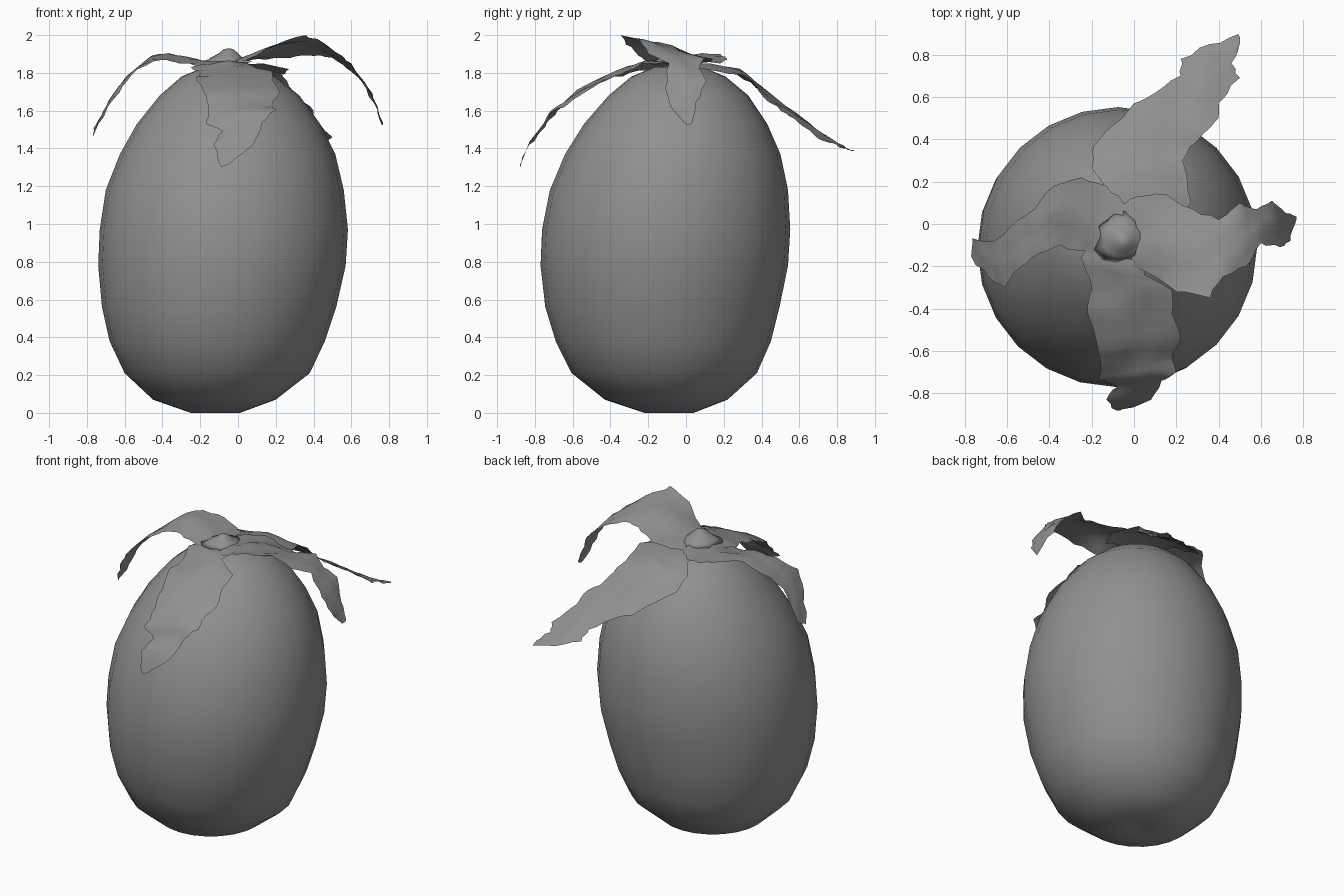
import bpy
import bmesh
import math
import random
from mathutils import Vector

random.seed(4)

default_cube = bpy.data.objects.get("Cube")
if default_cube:
    bpy.data.objects.remove(default_cube, do_unlink=True)

grey = bpy.data.materials.new("plain grey")
grey.use_nodes = True
grey.diffuse_color = (0.28, 0.28, 0.28, 1)
grey.node_tree.nodes["Principled BSDF"].inputs["Base Color"].default_value = grey.diffuse_color


def finish(name, bm):
    """Turn a bmesh into a smooth shaded grey object."""
    mesh = bpy.data.meshes.new(name)
    for face in bm.faces:
        face.smooth = True
    bm.to_mesh(mesh)
    bm.free()
    mesh.materials.append(grey)
    obj = bpy.data.objects.new(name, mesh)
    bpy.context.scene.collection.objects.link(obj)
    return obj


def bridge(bm, rows, closed):
    """Join neighbouring rows of vertices with quads."""
    for low, high in zip(rows, rows[1:]):
        count = len(low)
        for i in range(count if closed else count - 1):
            j = (i + 1) % count
            bm.faces.new((low[i], low[j], high[j], high[i]))


def lathe(name, rings, sides, ragged=0):
    """Stack of circles (z, centre x, centre y, radius) closed at both ends."""
    bm = bmesh.new()
    rows = []
    for n, (z, cx, cy, r) in enumerate(rings):
        row = []
        for i in range(sides):
            a = math.tau * i / sides
            rr = r + (random.uniform(-ragged, ragged) if n == 0 else 0)
            row.append(bm.verts.new((cx + rr * math.cos(a), cy + rr * math.sin(a), z)))
        rows.append(row)
    bridge(bm, rows, True)
    bm.faces.new(reversed(rows[0]))
    bm.faces.new(rows[-1])
    return finish(name, bm)


def leaf(name, stations, crown, across=6, steps=3):
    """Ragged sheet between two edges; each station is one edge point, then the other."""
    bm = bmesh.new()
    rows = []
    last = len(stations) - 1
    for k in range(last * steps + 1):
        n = min(k // steps, last - 1)
        t = k / steps - n
        s = [p + (q - p) * t for p, q in zip(stations[n], stations[n + 1])]
        a, b = Vector(s[:3]), Vector(s[3:])
        width = (b - a).length
        row = []
        for i in range(across + 1):
            u = i / across
            p = a.lerp(b, u)
            bow = math.sin(math.pi * u)
            ripple = math.sin(u * 9 + k * 0.5) * 0.025 * width
            p.z += bow * (crown * width + ripple)
            if i in (0, across) and t > 0:
                p += Vector(random.uniform(-1, 1) for _ in range(3)) * 0.008
            row.append(bm.verts.new(p))
        rows.append(row)
    bridge(bm, rows, False)
    bmesh.ops.recalc_face_normals(bm, faces=bm.faces)
    if sum(f.normal.z for f in bm.faces) < 0:
        bmesh.ops.reverse_faces(bm, faces=bm.faces)
    return finish(name, bm)


# Slightly leaning egg-shaped body
lathe("fruit_body", [
    (0.02, -.12, -.09, .05), (0, -.12, -.09, .13), (.07, -.125, -.105, .325),
    (.21, -.11, -.115, .49), (.38, -.11, -.12, .57), (.56, -.1, -.125, .62),
    (.78, -.085, -.115, .655), (.97, -.075, -.105, .657), (1.18, -.07, -.09, .63),
    (1.37, -.055, -.07, .57), (1.53, -.05, -.055, .485), (1.68, -.045, -.04, .37),
    (1.78, -.05, -.04, .25), (1.83, -.05, -.04, .13), (1.84, -.05, -.04, .04),
], 24)

# Stem stub in the middle of the leaves
lathe("stem_stub", [
    (1.86, -.06, -.06, .12), (1.88, -.06, -.07, .085), (1.905, -.05, -.08, .05),
    (1.925, -.05, -.08, .025), (1.93, -.05, -.08, .006),
], 14, ragged=0.025)

# Four drooping leaves
leaf("right_leaf", [
    (-.05, .1, 1.86, -.05, -.2, 1.85), (-.13, .18, 1.85, -.2, -.14, 1.84),
    (-.25, .22, 1.87, -.28, -.12, 1.85), (-.38, .18, 1.9, -.35, -.1, 1.86),
    (-.47, .07, 1.88, -.45, -.14, 1.86), (-.6, -.03, 1.77, -.53, -.2, 1.82),
    (-.66, -.08, 1.69, -.61, -.3, 1.73), (-.72, -.08, 1.58, -.69, -.25, 1.62),
    (-.76, -.06, 1.5, -.77, -.16, 1.46),
], 0.05)

leaf("left_leaf", [
    (-.08, .08, 1.85, 0, -.2, 1.86), (.02, .13, 1.86, .1, -.25, 1.89),
    (.15, .14, 1.87, .2, -.32, 1.95), (.28, .07, 1.88, .36, -.35, 2),
    (.4, .02, 1.89, .42, -.25, 1.98), (.5, .1, 1.88, .53, -.2, 1.9),
    (.58, .07, 1.82, .6, -.09, 1.85), (.65, .11, 1.76, .69, -.11, 1.72),
    (.72, .05, 1.64, .74, -.08, 1.62), (.77, .03, 1.53, .76, 0, 1.52),
], 0.04)

leaf("front_leaf", [
    (-.17, 0, 1.84, .06, 0, 1.85), (-.25, -.16, 1.83, .05, -.24, 1.85),
    (-.2, -.3, 1.8, .18, -.31, 1.81), (-.22, -.42, 1.76, .18, -.42, 1.76),
    (-.17, -.6, 1.68, .22, -.53, 1.7), (-.16, -.68, 1.6, .18, -.63, 1.63),
    (-.17, -.74, 1.53, .2, -.7, 1.6), (-.08, -.77, 1.49, .13, -.74, 1.54),
    (-.13, -.83, 1.42, .08, -.83, 1.42), (-.09, -.88, 1.3, -.06, -.88, 1.31),
], 0.06)

leaf("back_leaf", [
    (-.1, 0, 1.85, .2, -.03, 1.83), (-.14, .18, 1.83, .27, .1, 1.82),
    (-.2, .27, 1.79, .23, .3, 1.79), (-.19, .37, 1.72, .27, .37, 1.73),
    (0, .57, 1.59, .33, .43, 1.65), (.1, .62, 1.56, .4, .5, 1.6),
    (.22, .7, 1.49, .4, .57, 1.56), (.22, .78, 1.44, .5, .69, 1.46),
    (.36, .85, 1.4, .46, .76, 1.43), (.5, .89, 1.38, .5, .84, 1.4),
], 0.05)
